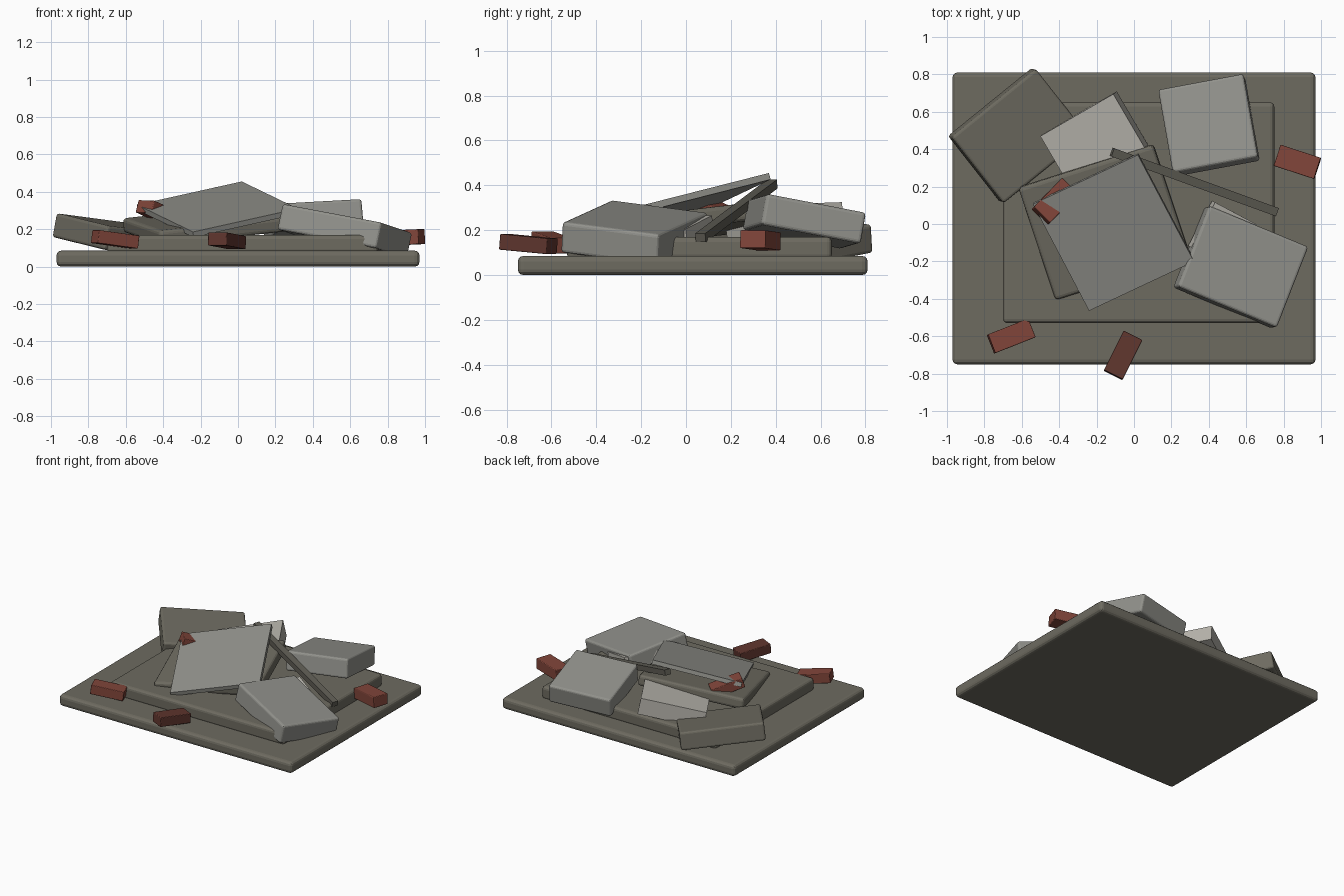
import bpy
import bmesh
from mathutils import Matrix, Vector

cube = bpy.data.objects.get("Cube")
if cube:
    bpy.data.objects.remove(cube, do_unlink=True)


def material(name, r, g, b):
    mat = bpy.data.materials.new(name)
    mat.use_nodes = True
    mat.diffuse_color = (r, g, b, 1)
    bsdf = next(n for n in mat.node_tree.nodes if n.type == 'BSDF_PRINCIPLED')
    bsdf.inputs["Base Color"].default_value = (r, g, b, 1)
    return mat


olive = material("dark_stone", .155, .147, .118)
dark_olive = material("weathered_beam", .115, .11, .09)
grey = material("grey_concrete", .29, .29, .265)
cream = material("pale_plaster", .47, .455, .41)
red = material("red_brick", .22, .06, .042)
dark_red = material("dark_brick", .115, .036, .027)


def slab(name, corner, u, v, thickness, mat, bevel=0.0):
    """Box hanging below the top face spanned by edges u and v from a top corner."""
    corner, u, v = Vector(corner), Vector(u), Vector(v)
    normal = u.cross(v).normalized()
    if normal.z < 0:
        normal.negate()
    x_axis = u.normalized()
    y_axis = normal.cross(x_axis)
    frame = Matrix((x_axis, y_axis, normal)).transposed().to_4x4()
    frame.translation = corner + (u + v) / 2 - normal * thickness / 2

    bm = bmesh.new()
    bmesh.ops.create_cube(bm, size=1)
    bmesh.ops.scale(bm, vec=(u.length, v.length, thickness), verts=bm.verts)
    mesh = bpy.data.meshes.new(name)
    bm.to_mesh(mesh)
    bm.free()
    mesh.materials.append(mat)
    obj = bpy.data.objects.new(name, mesh)
    obj.matrix_world = frame
    bpy.context.collection.objects.link(obj)
    if bevel:
        mod = obj.modifiers.new("worn_edges", 'BEVEL')
        mod.width = bevel
        mod.segments = 3
    return obj


# Stacked foundation slabs
slab("base_slab", (-.97, -.75, .085), (1.94, 0, 0), (0, 1.56, 0), .085, olive, .025)
slab("middle_slab", (-.70, -.53, .17), (1.45, 0, 0), (0, 1.18, 0), .1, olive, .022)
slab("tilted_slab", (-.62, .19, .26), (.72, .23, .08), (.2, -.6, -.07), .08, olive, .02)

# Fallen wall blocks
slab("back_left_block", (-.98, .46, .287), (.45, .365, -.06), (.29, -.345, -.07), .13, olive, .015)
slab("front_block", (.24, -.335, .335), (.53, -.22, -.1), (.16, .435, -.055), .14, grey, .015)
slab("back_block", (.205, .275, .338), (.455, .085, .025), (-.075, .445, -.085), .14, grey, .015)

# Thin panel, plaster pieces and beam
slab("leaning_panel", (.02, .37, .455), (.3, -.57, -.145), (-.56, -.265, -.125), .03, grey)
slab("plaster_block", (-.11, .695, .325), (-.39, -.225, -.09), (.17, -.295, -.01), .12, cream)
slab("plaster_chip", (.435, .115, .265), (.22, -.117, -.06), (-.13, -.24, 0), .08, cream)
slab("broken_beam", (-.105, .405, .425), (.88, -.32, -.24), (-.016, -.044, 0), .04, dark_olive)

# Scattered bricks
slab("left_brick", (-.78, -.59, .195), (.215, .085, -.03), (.04, -.1, 0), .07, red, .005)
slab("front_brick", (-.16, -.78, .183), (.1, -.05, 0), (.105, .21, -.02), .07, dark_red, .005)
slab("right_brick", (.78, .425, .19), (.215, -.07, .01), (-.03, -.115, 0), .08, red, .005)
slab("panel_brick", (-.53, .095, .355), (.15, .155, -.07), (.08, -.09, 0), .07, red, .005)
